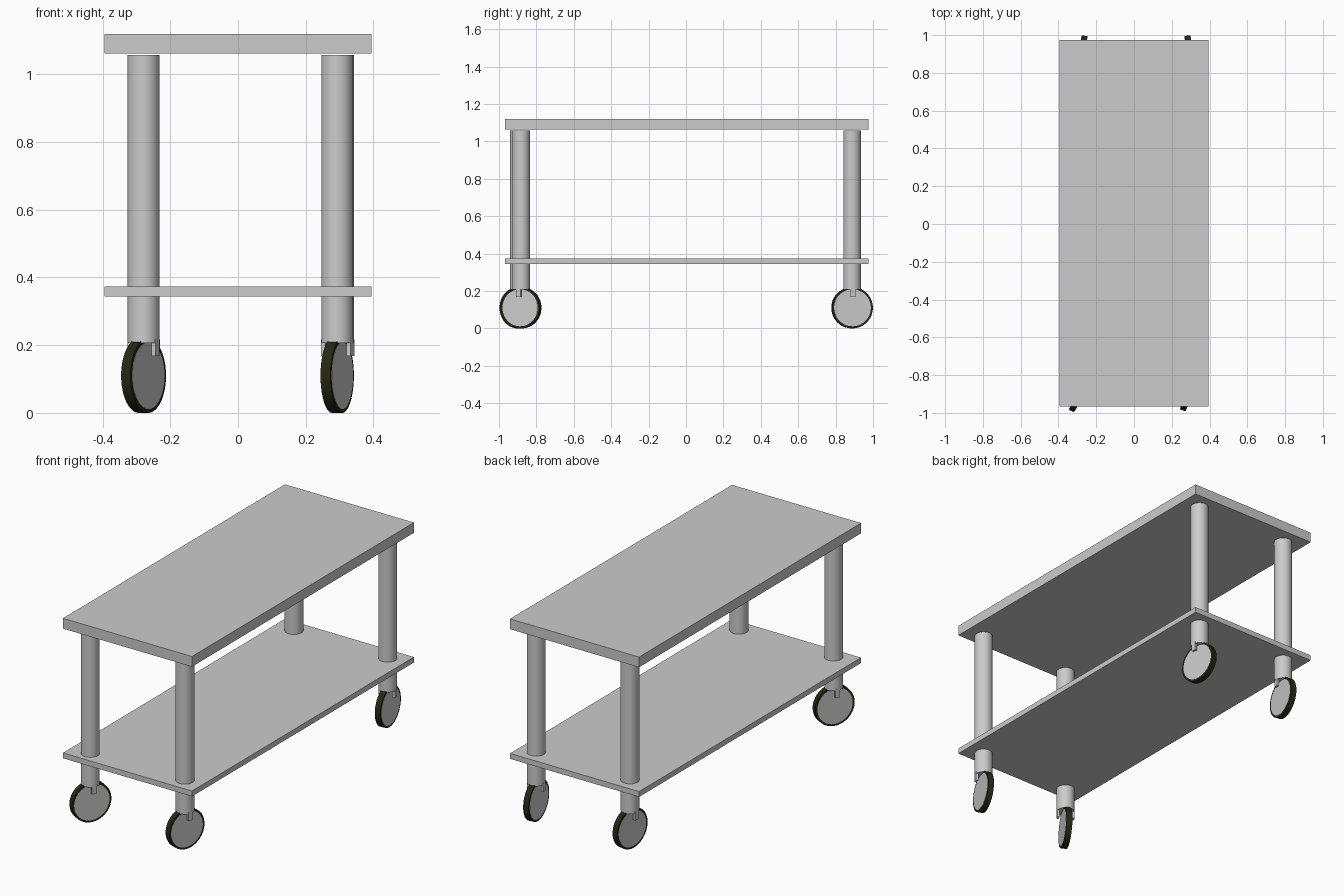
import bpy, bmesh, math
from mathutils import Matrix, Vector

if "Cube" in bpy.data.objects:
    bpy.data.objects.remove(bpy.data.objects["Cube"])

def material(name, rgb):
    m = bpy.data.materials.new(name)
    m.diffuse_color = (*rgb, 1)
    m.use_nodes = True
    m.node_tree.nodes["Principled BSDF"].inputs["Base Color"].default_value = m.diffuse_color
    return m

GREY = material("light grey", (0.6, 0.6, 0.6))
RUBBER = material("dark rubber", (0.02, 0.02, 0.007))

def finish(bm, name, mat, smooth=False):
    bmesh.ops.recalc_face_normals(bm, faces=bm.faces)
    me = bpy.data.meshes.new(name)
    bm.to_mesh(me)
    bm.free()
    me.materials.append(mat)
    ob = bpy.data.objects.new(name, me)
    bpy.context.collection.objects.link(ob)
    if smooth:
        bpy.ops.object.select_all(action='DESELECT')
        ob.select_set(True)
        bpy.context.view_layer.objects.active = ob
        bpy.ops.object.shade_smooth_by_angle(angle=math.radians(35))
    return ob

def add_box(bm, lo, hi):
    lo, hi = Vector(lo), Vector(hi)
    m = Matrix.Translation((lo + hi) / 2) @ Matrix.Diagonal((*(hi - lo), 1))
    bmesh.ops.create_cube(bm, size=1, matrix=m)

def add_cylinder(bm, r, depth, matrix, sides=48):
    bmesh.ops.create_cone(bm, cap_ends=True, segments=sides, radius1=r,
                          radius2=r, depth=depth, matrix=matrix)

def slab(name, z0, z1):
    bm = bmesh.new()
    add_box(bm, (-0.395, -0.967, z0), (0.395, 0.975, z1))
    finish(bm, name, GREY)

# table top and lower shelf
slab("table_top", 1.062, 1.119)
slab("lower_shelf", 0.344, 0.374)

WHEEL_R, HUB_R, HALF_W = 0.11, 0.099, 0.0155
LEG_R, LEG_BOTTOM, LEG_TOP = 0.047, 0.207, 1.057
AXLE = Matrix.Translation((0, 0, WHEEL_R)) @ Matrix.Rotation(math.pi / 2, 4, 'Y')

def leg_and_caster(tag, x, y, yaw):
    place = Matrix.Translation((x, y, 0)) @ Matrix.Rotation(yaw, 4, 'Z')

    # round leg
    bm = bmesh.new()
    mid = (LEG_BOTTOM + LEG_TOP) / 2
    add_cylinder(bm, LEG_R, LEG_TOP - LEG_BOTTOM, Matrix.Translation((0, 0, mid)))
    finish(bm, tag + "_leg", GREY, True).matrix_world = place

    # fork prongs on both sides of the wheel
    bm = bmesh.new()
    for s in (-1, 1):
        xs = sorted((s * 0.034, s * 0.0465))
        add_box(bm, (xs[0], -0.013, 0.168), (xs[1], 0.013, LEG_BOTTOM + 0.01))
    finish(bm, tag + "_fork", GREY).matrix_world = place

    # wheel disc
    bm = bmesh.new()
    add_cylinder(bm, HUB_R, 2 * HALF_W + 0.002, AXLE, 64)
    finish(bm, tag + "_wheel_disc", GREY, True).matrix_world = place

    # tyre: rectangular profile spun round the axle
    bm = bmesh.new()
    profile = [(-HALF_W, HUB_R - 0.004), (-HALF_W, WHEEL_R),
               (HALF_W, WHEEL_R), (HALF_W, HUB_R - 0.004)]
    vs = [bm.verts.new((a, 0, WHEEL_R + r)) for a, r in profile]
    es = [bm.edges.new((vs[i], vs[(i + 1) % 4])) for i in range(4)]
    bmesh.ops.spin(bm, geom=vs + es, cent=(0, 0, WHEEL_R), axis=(1, 0, 0),
                   angle=2 * math.pi, steps=64, use_merge=True)
    bmesh.ops.remove_doubles(bm, verts=bm.verts, dist=1e-5)
    finish(bm, tag + "_tyre", RUBBER, True).matrix_world = place

# each caster is swivelled differently
leg_and_caster("front_left", -0.279, -0.893, -0.50)
leg_and_caster("front_right", 0.293, -0.882, -0.32)
leg_and_caster("back_left", -0.279, 0.888, -0.16)
leg_and_caster("back_right", 0.296, 0.888, 0.12)
